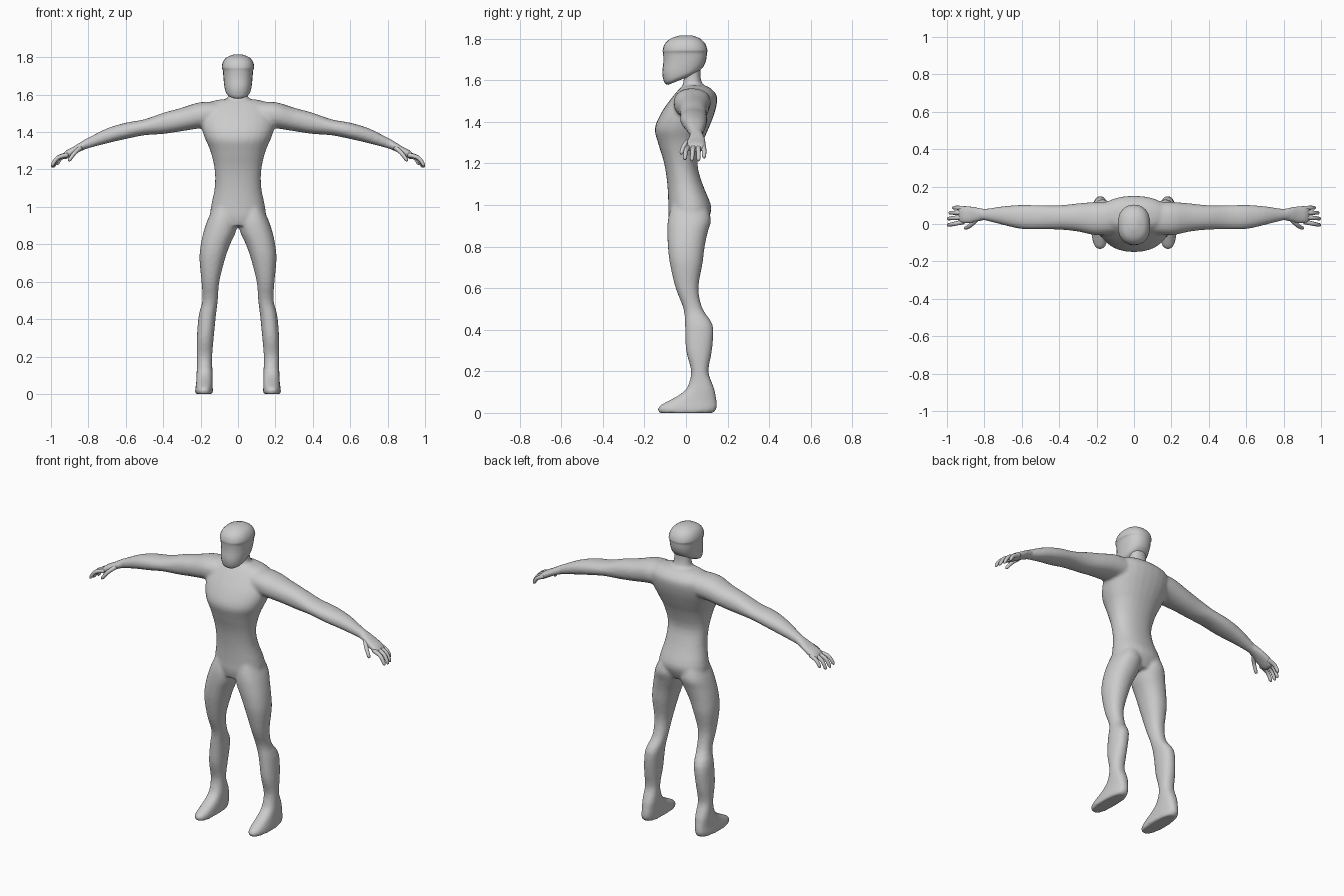
import bpy, bmesh, math
from mathutils import Vector

cube = bpy.data.objects.get("Cube")
if cube:
    bpy.data.objects.remove(cube, do_unlink=True)

grey = bpy.data.materials.new("plain grey")
grey.use_nodes = True
tone = (0.6, 0.6, 0.6, 1)
grey.diffuse_color = tone
grey.node_tree.nodes["Principled BSDF"].inputs["Base Color"].default_value = tone


def spline(rows, steps):
    """Catmull-Rom interpolation of section rows."""
    rows = [Vector(row) for row in rows]
    last = len(rows) - 1
    result = []
    for i in range(last):
        a, b, c, d = rows[max(i - 1, 0)], rows[i], rows[i + 1], rows[min(i + 2, last)]
        for k in range(steps):
            t = k / steps
            m, n = (c - a) / 2, (d - b) / 2
            result.append(b + m * t + (3 * (c - b) - 2 * m - n) * t**2
                          + (2 * (b - c) + m + n) * t**3)
    return result + [rows[-1]]


def loft(bm, rows, place, power=2.2, steps=3, sides=28):
    """Skin rounded sections; each row is (station, a_min, a_max, b_min, b_max, tilt)."""
    rings = []
    for station, a0, a1, b0, b1, tilt in spline(rows, steps):
        ring = []
        for k in range(sides):
            angle = math.tau * k / sides
            c, s = math.cos(angle), math.sin(angle)
            a = (a0 + a1) / 2 + (a1 - a0) / 2 * math.copysign(abs(c) ** (2 / power), c)
            b = (b0 + b1) / 2 + (b1 - b0) / 2 * math.copysign(abs(s) ** (2 / power), s)
            ring.append(bm.verts.new(place(station + tilt * b, a, b)))
        rings.append(ring)
    for low, high in zip(rings, rings[1:]):
        for k in range(sides):
            j = (k + 1) % sides
            bm.faces.new((low[k], low[j], high[j], high[k]))
    bm.faces.new(rings[0])
    bm.faces.new(rings[-1])


def finish(bm, name):
    bmesh.ops.recalc_face_normals(bm, faces=bm.faces)
    mesh = bpy.data.meshes.new(name)
    bm.to_mesh(mesh)
    bm.free()
    obj = bpy.data.objects.new(name, mesh)
    bpy.context.collection.objects.link(obj)
    mesh.materials.append(grey)
    mesh.shade_smooth()
    return obj


def upright(side=1):
    return lambda z, x, y: (side * x, y, z)


def sideways(side):
    return lambda x, z, y: (side * x, y, z)


def centred(rows):
    return [(z, -w, w, y0, y1, tilt) for z, w, y0, y1, tilt in rows]


def level(rows):
    return [(*row, 0) for row in rows]


# Trunk: height, half width, front, back, tilt
trunk = centred([
    (0.90, .10, -.075, .09, 0), (0.95, .145, -.085, .115, 0),
    (1.0, .145, -.085, .12, 0), (1.1, .125, -.09, .08, 0),
    (1.2, .125, -.105, .055, 0), (1.3, .148, -.135, .08, 0),
    (1.37, .178, -.15, .11, 0), (1.45, .2, -.115, .14, 0),
    (1.52, .19, -.065, .15, 0), (1.56, .15, -.03, .12, 0),
    (1.575, .09, -.01, .09, 0)])

neck = centred([
    (1.54, .085, -.03, .11, 0), (1.58, .058, -.015, .08, 0),
    (1.62, .05, -.01, .07, 0), (1.68, .05, -.01, .07, 0)])

# Leg: height, inner, outer, front, back
leg = level([
    (1.0, .02, .13, -.07, .10), (.93, .004, .163, -.087, .12),
    (.87, .01, .183, -.09, .105), (.8, .042, .199, -.087, .09),
    (.72, .07, .206, -.078, .08), (.6, .1, .195, -.05, .06),
    (.5, .108, .19, -.012, .08), (.42, .118, .21, -.005, .13),
    (.3, .13, .22, 0, .125), (.2, .138, .22, .025, .108),
    (.13, .137, .22, .01, .13)])

# Foot: the sections lengthen toward the sole
foot = level([
    (.18, .14, .218, .03, .11), (.12, .136, .221, .005, .135),
    (.085, .136, .222, -.035, .143), (.055, .135, .224, -.09, .148),
    (.03, .135, .228, -.132, .15), (.008, .134, .23, -.135, .14),
    (0, .137, .227, -.13, .13)])

# Arm: distance out, bottom, top, front, back
arm = level([
    (.08, 1.43, 1.56, -.05, .12), (.2, 1.42, 1.56, -.06, .118),
    (.3, 1.405, 1.53, -.04, .11), (.4, 1.39, 1.503, -.03, .1),
    (.5, 1.383, 1.468, -.028, .1), (.6, 1.363, 1.45, -.027, .102),
    (.7, 1.34, 1.42, -.005, .095), (.8, 1.313, 1.37, .02, .08),
    (.83, 1.302, 1.355, .02, .082)])

palm = level([
    (.79, 1.318, 1.37, .022, .078), (.84, 1.298, 1.347, .012, .09),
    (.88, 1.277, 1.322, .002, .097), (.92, 1.255, 1.301, .001, .095),
    (.94, 1.255, 1.28, .01, .085)])

body = bmesh.new()
loft(body, trunk, upright())
loft(body, neck, upright())
for side in (1, -1):
    loft(body, leg, upright(side))
    loft(body, foot, upright(side), power=2.5)
    loft(body, arm, sideways(side))
    loft(body, palm, sideways(side))
figure = finish(body, "body")

# Fuse the overlapping masses into one skin
fuse = figure.modifiers.new("fuse", 'REMESH')
fuse.mode = 'VOXEL'
fuse.voxel_size = 0.009
fuse.use_smooth_shade = True
relax = figure.modifiers.new("relax", 'SMOOTH')
relax.factor = 0.5
relax.iterations = 6

# Head: brow band, slim jaw rising toward the nape
head = bmesh.new()
loft(head, centred([
    (1.612, .045, -.085, .05, .4), (1.625, .066, -.103, .072, .37),
    (1.655, .074, -.114, .088, .2), (1.695, .078, -.109, .098, .08),
    (1.73, .081, -.11, .101, .02), (1.745, .087, -.112, .103, 0),
    (1.775, .08, -.102, .093, 0), (1.8, .06, -.075, .068, 0),
    (1.815, .022, -.03, .03, 0)]), upright(), power=2.3, sides=24)
finish(head, "head")

# Fingers: root, knuckle and tip
fingers = {
    "index_finger": ((.91, .012, 1.278), (.965, 0, 1.262), (.996, -.006, 1.218)),
    "middle_finger": ((.91, .036, 1.282), (.965, .032, 1.262), (.996, .028, 1.212)),
    "ring_finger": ((.91, .06, 1.282), (.96, .06, 1.26), (.988, .06, 1.212)),
    "little_finger": ((.9, .083, 1.284), (.945, .087, 1.262), (.968, .087, 1.226)),
    "thumb": ((.84, .028, 1.318), (.875, -.008, 1.287), (.905, -.024, 1.245)),
}
for name, points in fingers.items():
    for label, side in (("left", 1), ("right", -1)):
        bm = bmesh.new()
        path = spline(points, 4)
        rings = []
        for i, p in enumerate(path):
            along = path[min(i + 1, len(path) - 1)] - path[max(i - 1, 0)]
            turn = along.to_track_quat('Z', 'Y')
            radius = (.013 - .004 * i / (len(path) - 1)) * (.55 if p == path[-1] else 1)
            ring = []
            for k in range(10):
                angle = math.tau * k / 10
                q = p + turn @ Vector((math.cos(angle), math.sin(angle), 0)) * radius
                ring.append(bm.verts.new((side * q.x, q.y, q.z)))
            rings.append(ring)
        for low, high in zip(rings, rings[1:]):
            for k in range(10):
                j = (k + 1) % 10
                bm.faces.new((low[k], low[j], high[j], high[k]))
        bm.faces.new(rings[0])
        bm.faces.new(rings[-1])
        finish(bm, label + "_" + name)
